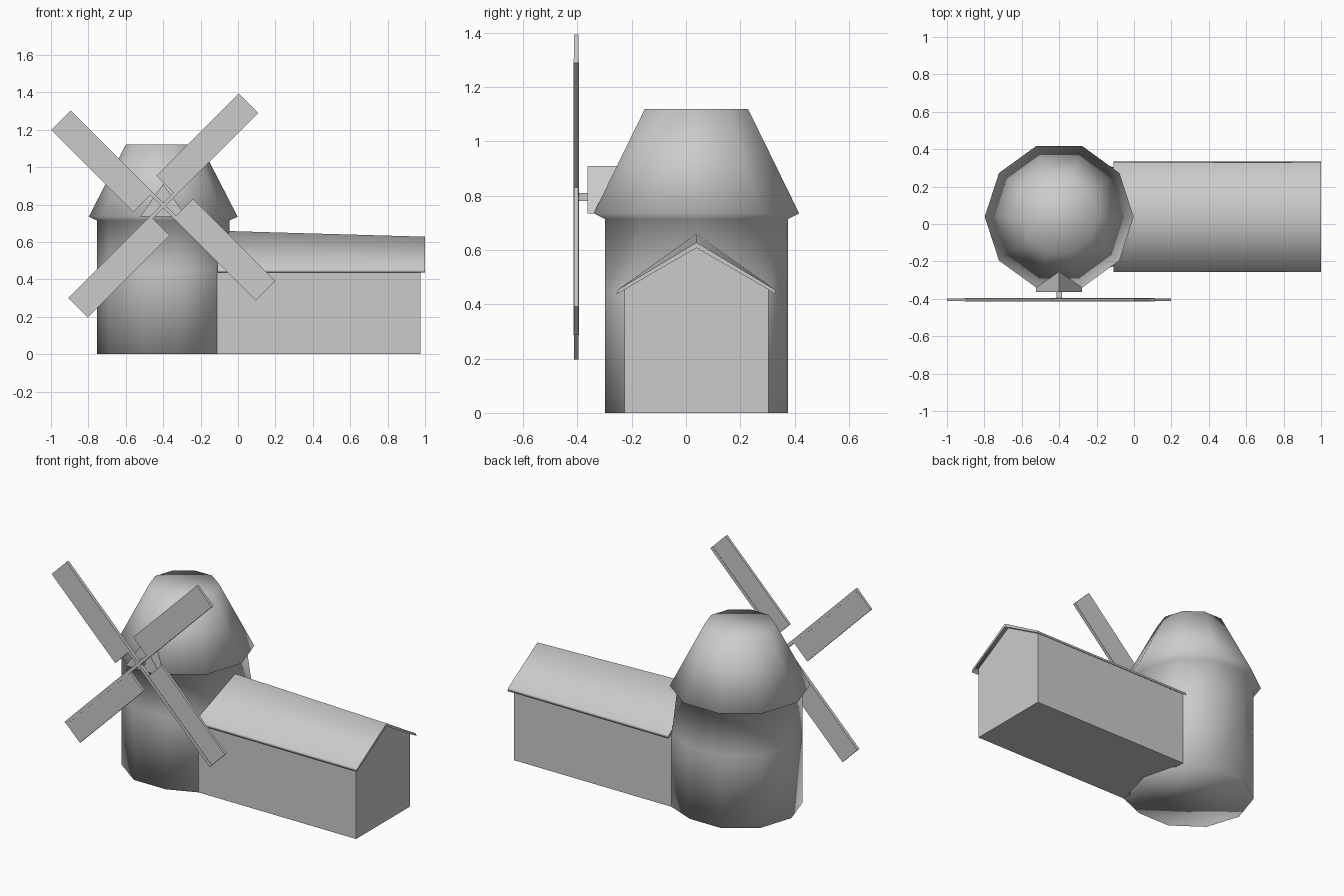
import bpy
import math

if "Cube" in bpy.data.objects:
    bpy.data.objects.remove(bpy.data.objects["Cube"])

CX, CY = -0.40, 0.0385      # tower axis
HUB_Z = 0.795
SIDES = 10

grey = bpy.data.materials.new("plain_grey")
grey.diffuse_color = (0.6, 0.6, 0.6, 1)
grey.use_nodes = True
grey.node_tree.nodes["Principled BSDF"].inputs["Base Color"].default_value = grey.diffuse_color


def make(name, verts, faces, smooth=False):
    me = bpy.data.meshes.new(name)
    me.from_pydata(verts, [], faces)
    me.materials.append(grey)
    ob = bpy.data.objects.new(name, me)
    bpy.context.collection.objects.link(ob)
    for p in me.polygons:
        p.use_smooth = smooth
    return ob


def loft(name, rings, smooth=False):
    """Skin a stack of equal-length rings (counter-clockwise along the path)."""
    n = len(rings[0])
    verts = [v for r in rings for v in r]
    faces = [tuple(reversed(range(n)))]
    for k in range(len(rings) - 1):
        a, b = k * n, (k + 1) * n
        for i in range(n):
            j = (i + 1) % n
            faces.append((a + i, a + j, b + j, b + i))
    faces.append(tuple(range(len(verts) - n, len(verts))))
    return make(name, verts, faces, smooth)


def box(name, x, y, z):
    return loft(name, [[(x[0], y[0], h), (x[1], y[0], h),
                        (x[1], y[1], h), (x[0], y[1], h)] for h in z])


def tower_ring(r, z, widen=None):
    ring = []
    for i in range(SIDES):
        a = 2 * math.pi * i / SIDES
        dy = r * math.sin(a)
        if widen and i in (1, SIDES - 1):   # corners that meet the barn walls
            dy = math.copysign(widen, dy)
        ring.append((CX + r * math.cos(a), CY + dy, z))
    return ring


# Tower with its overhanging cap
loft("tower_and_cap", [tower_ring(0.355, 0, 0.265), tower_ring(0.355, 0.45, 0.265),
                       tower_ring(0.355, 0.715), tower_ring(0.398, 0.735),
                       tower_ring(0.20, 1.12)], True)

# Gabled housing for the sail axle
loft("axle_housing", [[(CX - 0.123, y, 0.735), (CX, y, 0.91), (CX + 0.123, y, 0.735)]
                      for y in (-0.363, -0.20)])

# Barn walls with gable ends
loft("barn_walls", [[(x, CY - 0.265, 0), (x, CY + 0.265, 0), (x, CY + 0.265, 0.457),
                     (x, CY, 0.61), (x, CY - 0.265, 0.457)] for x in (-0.113, 0.975)])


# Barn roof, its ridge falling slightly towards the far gable
def roof_section(x, ridge):
    return [(x, CY - 0.295, 0.437), (x, CY, ridge - 0.02), (x, CY + 0.295, 0.437),
            (x, CY + 0.288, 0.455), (x, CY, ridge), (x, CY - 0.288, 0.455)]


roof = loft("barn_roof", [roof_section(-0.11, 0.66), roof_section(1.0, 0.628)], True)
for p in (roof.data.polygons[0], roof.data.polygons[-1]):
    p.use_smooth = False

# Axle
box("axle", (CX - 0.015, CX + 0.015), (-0.405, -0.34), (HUB_Z - 0.015, HUB_Z + 0.015))

# Four sails: a long stock with a board along one side
for k in range(4):
    parts = [box("sail_stock", (0, 0.709), (-0.01, 0.01), (-0.01, 0.01)),
             box("sail_board", (0.088, 0.709), (0.009, 0.138), (-0.008, 0.008))]
    for ob in parts:
        ob.rotation_euler = (math.pi / 2, -(math.pi / 4 + k * math.pi / 2), 0)
        ob.location = (CX, -0.405, HUB_Z)
